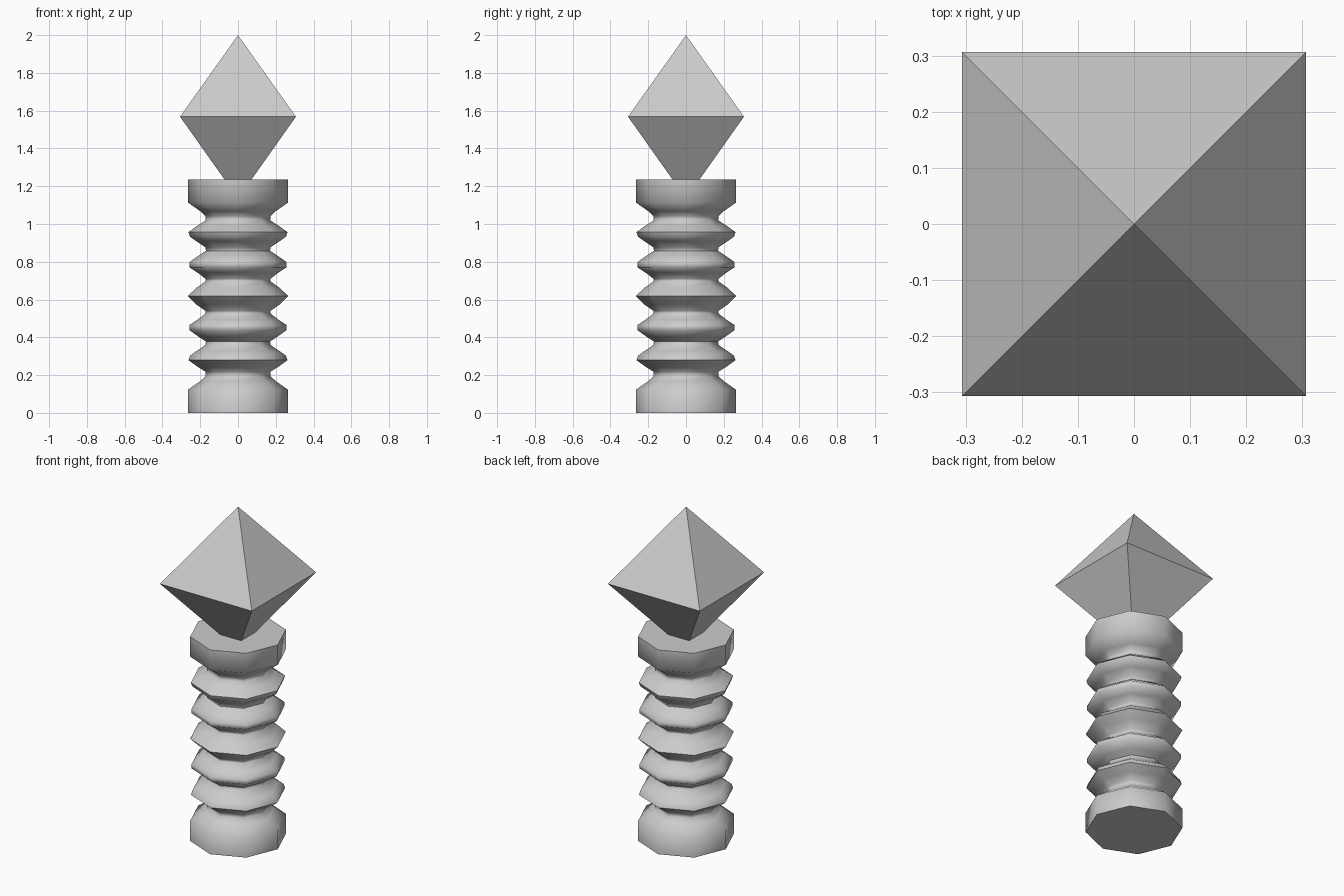
import bpy, bmesh
from math import cos, sin, pi, radians

if "Cube" in bpy.data.objects:
    bpy.data.objects.remove(bpy.data.objects["Cube"])


def lathe(name, profile, sides, turn=0.0):
    """Spin a (radius, z) profile into a closed n-sided solid."""
    bm = bmesh.new()
    rings = []
    for r, z in profile:
        if r == 0:
            rings.append([bm.verts.new((0, 0, z))] * sides)
        else:
            rings.append([bm.verts.new((r * cos(turn + 2 * pi * i / sides),
                                        r * sin(turn + 2 * pi * i / sides), z))
                          for i in range(sides)])
    for lo, hi in zip(rings, rings[1:]):
        for i in range(sides):
            j = (i + 1) % sides
            loop = list(dict.fromkeys((lo[i], lo[j], hi[j], hi[i])))
            bm.faces.new(loop)
    if profile[0][0]:
        bm.faces.new(rings[0][::-1])
    if profile[-1][0]:
        bm.faces.new(rings[-1])
    bmesh.ops.recalc_face_normals(bm, faces=bm.faces)
    mesh = bpy.data.meshes.new(name)
    bm.to_mesh(mesh)
    bm.free()
    obj = bpy.data.objects.new(name, mesh)
    bpy.context.collection.objects.link(obj)
    return obj


# Ribbed octagonal column: upper half profile, mirrored about its middle
MID, R = 0.618, 0.266
upper = [(R, 0.0), (0.222, 0.043), (0.172, 0.078),              # middle ridge
         (0.172, 0.092), (0.215, 0.125), (0.258, 0.153),        # second ridge
         (0.258, 0.180), (0.205, 0.217), (0.170, 0.240),
         (0.172, 0.258), (0.222, 0.292), (0.254, 0.315),        # third ridge
         (0.262, 0.339), (0.215, 0.373), (0.172, 0.400),
         (0.172, 0.424), (0.200, 0.450), (R, 0.496), (R, 0.617)]  # end collar
profile = [(r, MID - h) for r, h in upper[:0:-1]] + [(r, MID + h) for r, h in upper]
profile[0] = (R, 0.0)
column = lathe("ribbed_column", profile, 8)

# Smooth shading with sharp collar rims
bpy.context.view_layer.objects.active = column
column.select_set(True)
bpy.ops.object.shade_smooth_by_angle(angle=radians(60))
column.select_set(False)

# Four-sided faceted point, its lower tip sunk into the column
lathe("crystal_tip", [(0, 1.135), (0.434, 1.568), (0, 2.0)], 4, pi / 4)
